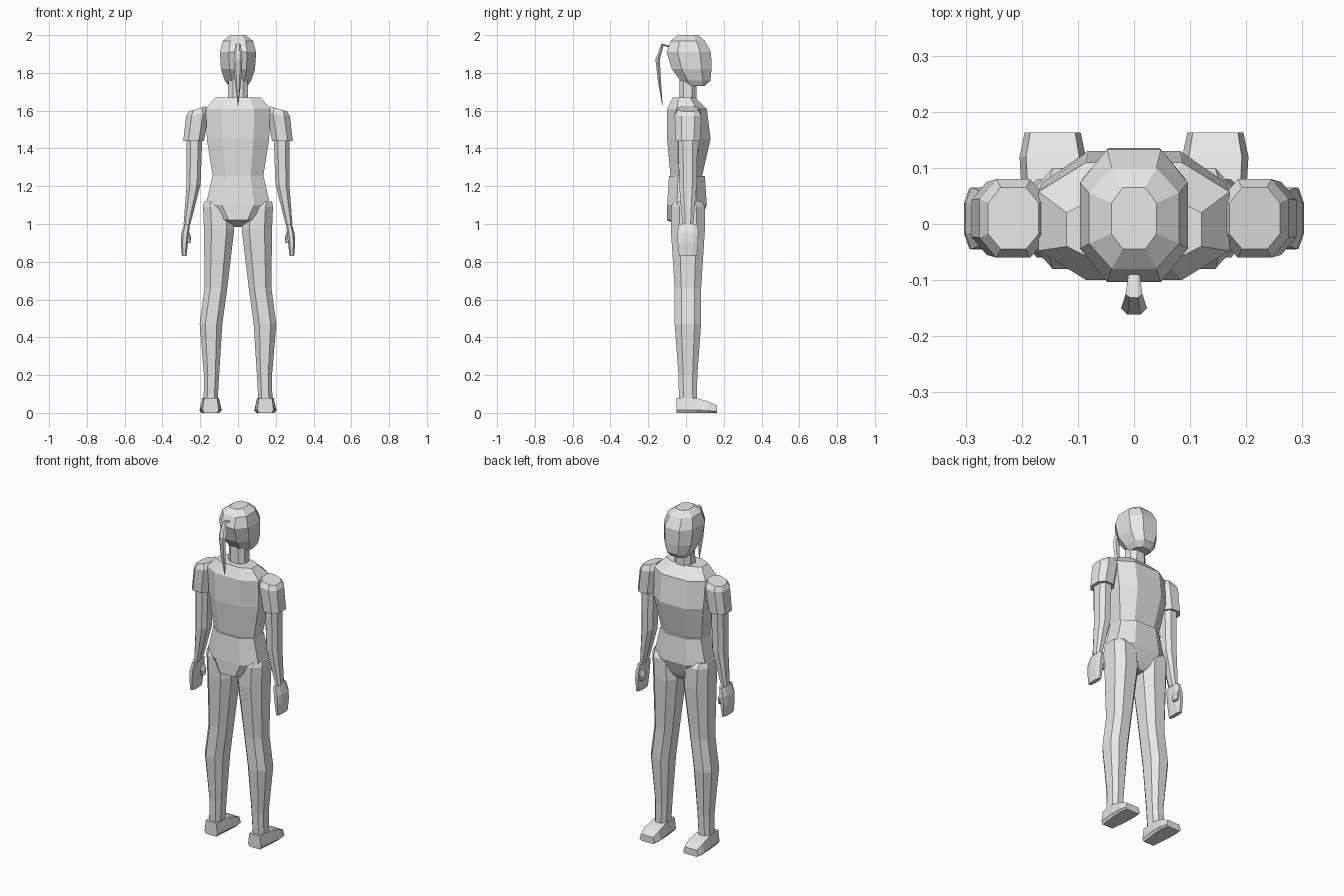
import bpy, bmesh
from mathutils import Vector

cube = bpy.data.objects.get("Cube")
if cube:
    bpy.data.objects.remove(cube)

GREY = (.8, .8, .8, 1)
grey = bpy.data.materials.new("plain_grey")
grey.use_nodes = True
grey.diffuse_color = GREY
grey.node_tree.nodes["Principled BSDF"].inputs["Base Color"].default_value = GREY

# Unit outlines: a chamfered square, and a hexagon with its points sideways
CHAMFERED = [(1, -.5), (1, .5), (.5, 1), (-.5, 1), (-1, .5), (-1, -.5), (-.5, -1), (.5, -1)]
HEXAGON = [(1, 0), (.5, 1), (-.5, 1), (-1, 0), (-.5, -1), (.5, -1)]


def skin(name, rings):
    """Bridge a stack of equal rings into a closed, flat-shaded part."""
    bm = bmesh.new()
    loops = [[bm.verts.new(point) for point in ring] for ring in rings]
    for lower, upper in zip(loops, loops[1:]):
        for i in range(len(lower)):
            bm.faces.new((lower[i - 1], lower[i], upper[i], upper[i - 1]))
    bm.faces.new(loops[0])
    bm.faces.new(loops[-1])
    bmesh.ops.recalc_face_normals(bm, faces=bm.faces)
    mesh = bpy.data.meshes.new(name)
    bm.to_mesh(mesh)
    bm.free()
    mesh.materials.append(grey)
    part = bpy.data.objects.new(name, mesh)
    bpy.context.collection.objects.link(part)


def body(name, *sections):
    """Central part from (height, half width, half depth, depth centre) sections."""
    skin(name, [[(u * width, y + v * depth, z) for u, v in CHAMFERED]
                for z, width, depth, y in sections])


def limb(name, side, *sections, deepen=.01, y=.01, slope=0):
    """Side part from (height, centre, half width) sections.
    Half depth is the half width plus deepen; slope drops the outer edge of higher rings."""
    skin(name, [[(side * (x + u * width), y + v * (width + deepen), z - u * width * slope * level)
                 for u, v in CHAMFERED]
                for level, (z, x, width) in enumerate(sections)])


def shoe(name, side, x, *sections):
    """Shoe from (depth, half width, top height) sections, heel to toe."""
    rings = []
    for y, width, top in sections:
        outline = [(-.8, 0), (.8, 0), (1, .2), (.8, 1), (-.8, 1), (-1, .2)]
        rings.append([(side * (x + u * width), y, v * top) for u, v in outline])
    skin(name, rings)


def tail(name, *path):
    """Drooping strand along (depth, height, half width) points, kept square to its path."""
    rings = []
    for i, (y, z, width) in enumerate(path):
        before, after = path[max(i - 1, 0)], path[min(i + 1, len(path) - 1)]
        across = Vector((0, before[1] - after[1], after[0] - before[0])).normalized() * width / 2
        rings.append([Vector((u * width, y, z)) + v * across for u, v in HEXAGON])
    skin(name, rings)


# Head, neck and trunk
body("head", (1.73, .05, .05, .05), (1.76, .07, .08, .05), (1.82, .09, .105, .03),
     (1.91, .096, .118, .015), (1.97, .08, .09, .01), (2, .04, .055, .01))
body("neck", (1.64, .055, .045, .01), (1.79, .05, .045, .01))
body("torso", (1.23, .13, .08, 0), (1.45, .165, .115, .015),
     (1.61, .17, .105, .005), (1.67, .12, .06, -.01))
body("hips", (.985, .03, .04, .02), (1.02, .1, .09, -.01),
     (1.1, .17, .105, .005), (1.255, .135, .095, .005))
tail("ponytail", (-.09, 1.94, .01), (-.125, 1.95, .015), (-.15, 1.87, .023),
     (-.14, 1.75, .016), (-.125, 1.63, .002))

# Paired arms, legs and shoes
for label, side in (("left_", 1), ("right_", -1)):
    limb(label + "sleeve", side, (1.44, .235, .055), (1.58, .215, .06), (1.61, .215, .045),
         slope=.15)
    limb(label + "arm", side, (1, .27, .018), (1.21, .235, .037), (1.5, .23, .042))
    limb(label + "hand", side, (.83, .285, .012), (.9, .284, .019), (.95, .28, .02),
         (1, .27, .015), deepen=.035)
    limb(label + "thumb", side, (.9, .26, .008), (.93, .26, .012), (.96, .27, .01), y=.04)
    limb(label + "leg", side, (.06, .145, .037), (.2, .14, .04), (.47, .143, .06),
         (.66, .117, .06), (.97, .1, .08), (1.09, .105, .08), (1.12, .12, .06))
    shoe(label + "shoe", side, .145, (-.05, .043, .08), (.05, .055, .08),
         (.12, .059, .06), (.163, .05, .04))
